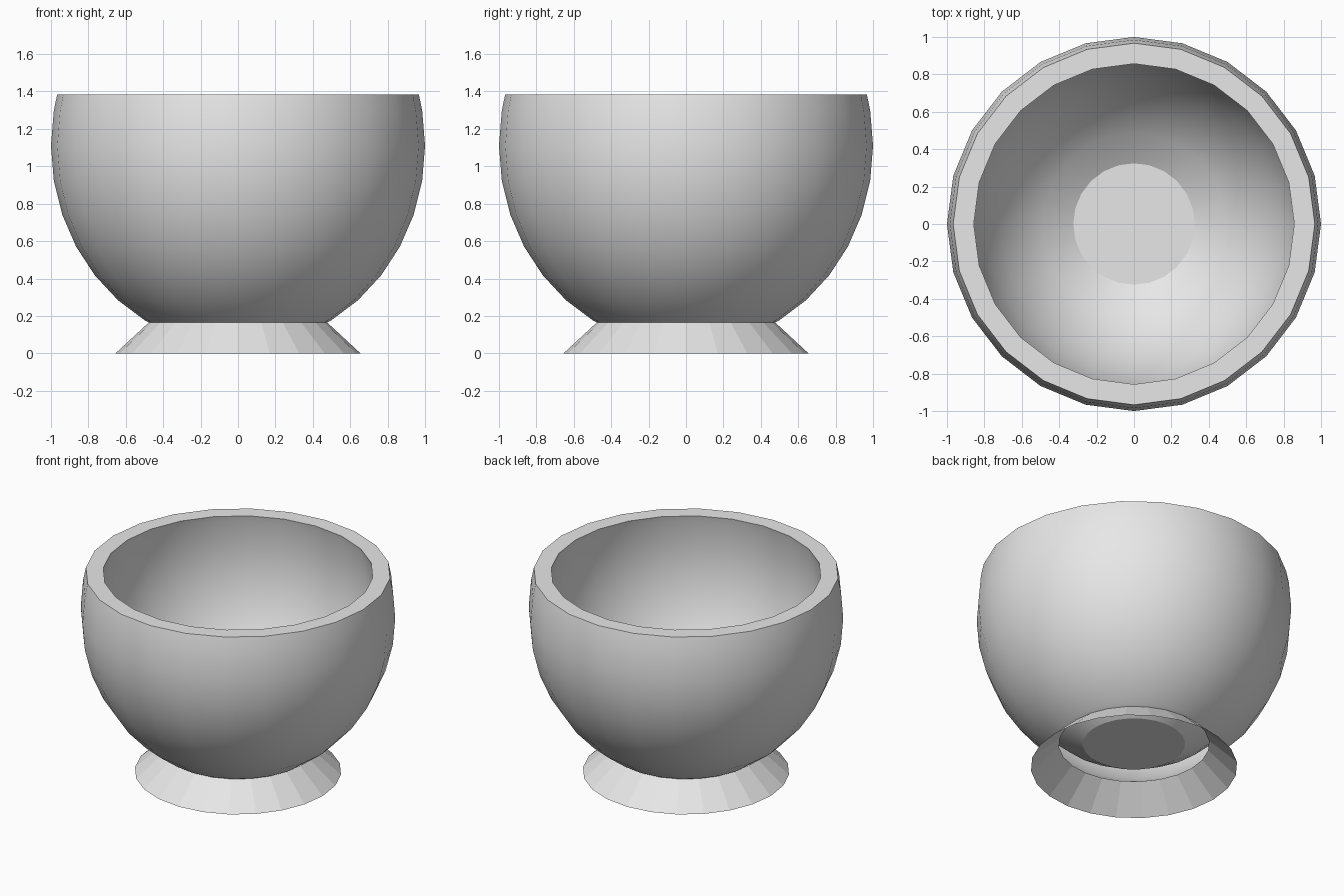
import bpy
import bmesh
from math import sin, cos, tau, radians

SIDES = 24
CENTRE_Z = 1.11
FOOT_TOP = 0.165

old = bpy.data.objects.get("Cube")
if old:
    bpy.data.objects.remove(old, do_unlink=True)

# One plain grey for every part
grey = bpy.data.materials.new("light_grey")
grey.use_nodes = True
colour = (0.8, 0.8, 0.8, 1)
grey.diffuse_color = colour
grey.node_tree.nodes["Principled BSDF"].inputs["Base Color"].default_value = colour


def lathe(name, profile, cap_end=False):
    """Turn a (radius, height) profile around z."""
    bm = bmesh.new()
    rings = [[bm.verts.new((r * cos(tau * k / SIDES), r * sin(tau * k / SIDES), z))
              for k in range(SIDES)] for r, z in profile]
    for low, high in zip(rings, rings[1:]):
        for k in range(SIDES):
            n = (k + 1) % SIDES
            bm.faces.new((low[k], low[n], high[n], high[k]))
    if cap_end:
        bm.faces.new(rings[-1])
    mesh = bpy.data.meshes.new(name)
    bm.to_mesh(mesh)
    bm.free()
    mesh.materials.append(grey)
    obj = bpy.data.objects.new(name, mesh)
    bpy.context.collection.objects.link(obj)
    return obj


def arc(width, height, angles):
    """Points on an upright ellipse around the bowl centre."""
    return [(width * cos(radians(a)), CENTRE_Z + height * sin(radians(a))) for a in angles]


# Bowl: outer shell up to the rim, then inner shell down to a flat floor
outer = [(0.477, FOOT_TOP)] + arc(1, 1.077, [*range(-60, 11, 10), 14.8])
inner = arc(0.89, 1.015, [15.7, *[13.4 - 10 * i for i in range(8)], -68.6])
bowl = lathe("bowl", outer + inner, cap_end=True)

# Foot: open flared ring
foot = lathe("foot", [(0.655, 0), (0.477, FOOT_TOP)])

bpy.ops.object.select_all(action="DESELECT")
bowl.select_set(True)
bpy.context.view_layer.objects.active = bowl
bpy.ops.object.shade_smooth_by_angle(angle=radians(27))
